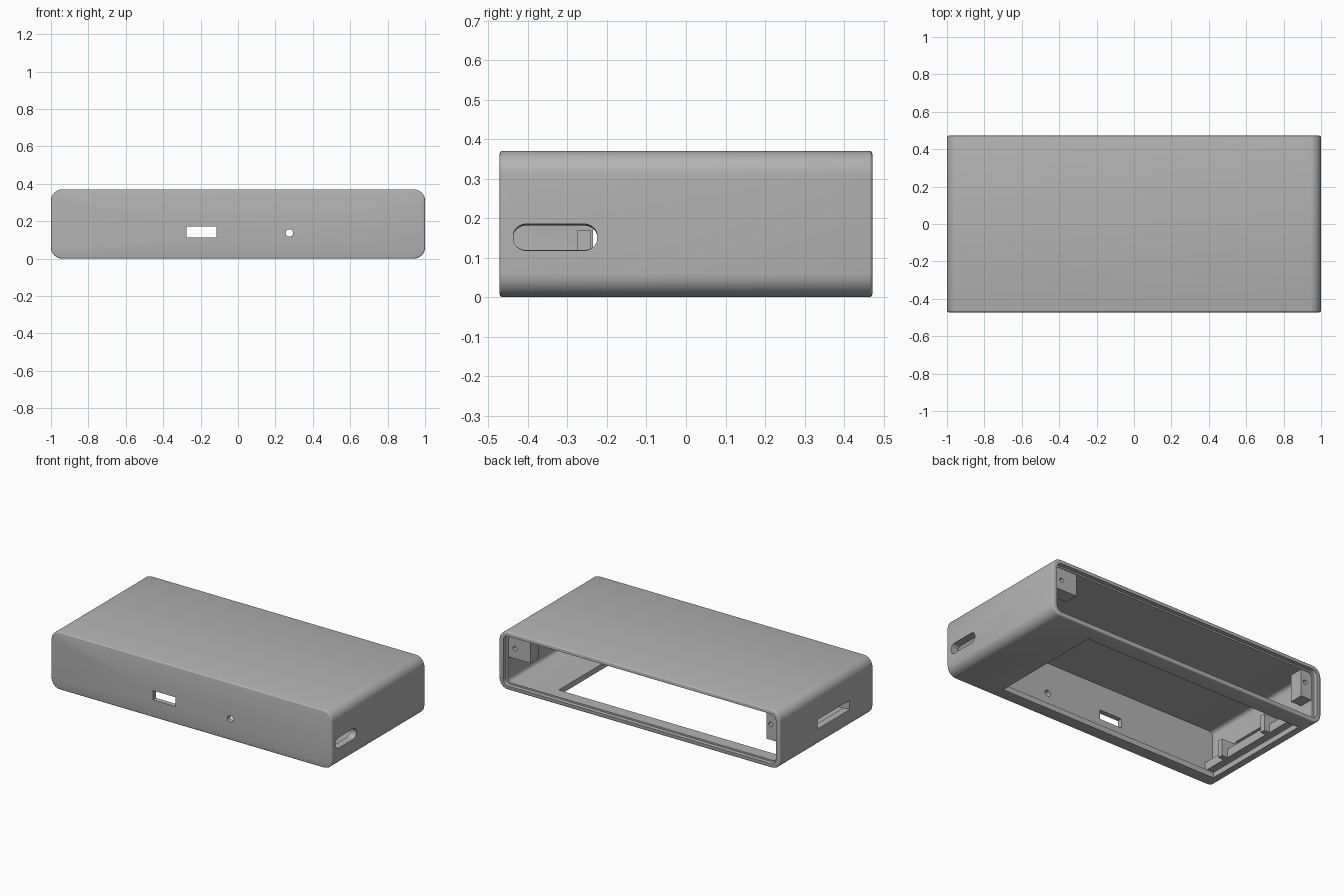
import bpy, bmesh, math
from mathutils import Matrix, Vector

old = bpy.data.objects.get("Cube")
if old:
    bpy.data.objects.remove(old, do_unlink=True)

gray = bpy.data.materials.new("plain_gray")
gray.use_nodes = True
color = (0.45, 0.45, 0.45, 1)
gray.diffuse_color = color
gray.node_tree.nodes["Principled BSDF"].inputs["Base Color"].default_value = color


def finish(name, bm):
    bmesh.ops.recalc_face_normals(bm, faces=bm.faces)
    mesh = bpy.data.meshes.new(name)
    bm.to_mesh(mesh)
    bm.free()
    mesh.materials.append(gray)
    obj = bpy.data.objects.new(name, mesh)
    bpy.context.collection.objects.link(obj)
    return obj


def box(name, x, y, z, radius=0, axis=1, rim=0):
    """Box between the given ranges, rounded along one axis, with softened end rims."""
    low, high = Vector((x[0], y[0], z[0])), Vector((x[1], y[1], z[1]))
    bm = bmesh.new()
    bmesh.ops.create_cube(bm, size=1, matrix=Matrix.Translation((low + high) / 2)
                          @ Matrix.Diagonal((*(high - low), 1)))
    if radius:
        edges = [e for e in bm.edges
                 if abs((e.verts[0].co - e.verts[1].co).normalized()[axis]) > 0.9]
        bmesh.ops.bevel(bm, geom=edges, offset=radius, segments=8, profile=0.5, affect='EDGES')
    if rim:
        edges = [e for e in bm.edges
                 if abs(e.verts[0].co[axis] - e.verts[1].co[axis]) < 1e-4
                 and any(abs(f.normal[axis]) > 0.9 for f in e.link_faces)]
        bmesh.ops.bevel(bm, geom=edges, offset=rim, segments=3, profile=0.5, affect='EDGES')
    return finish(name, bm)


def rod(name, x, y, z, radius, depth):
    bm = bmesh.new()
    bmesh.ops.create_cone(bm, cap_ends=True, segments=24, radius1=radius, radius2=radius,
                          depth=depth, matrix=Matrix.Translation((x, y, z))
                          @ Matrix.Rotation(math.pi / 2, 4, 'X'))
    return finish(name, bm)


def cut(target, *cutters):
    for cutter in cutters:
        mod = target.modifiers.new("cut", 'BOOLEAN')
        mod.object = cutter
        mod.solver = 'EXACT'
        bpy.context.view_layer.objects.active = target
        bpy.ops.object.modifier_apply(modifier=mod.name)
        bpy.data.objects.remove(cutter, do_unlink=True)


# Rounded sleeve, hollowed from the back with a rebate for a lid
shell = box("case_shell", (-1, 1), (-0.472, 0.472), (0, 0.37), 0.06, 1, 0.008)
cut(shell,
    box("cavity", (-0.955, 0.955), (-0.44, 0.6), (0.035, 0.335), 0.025),
    box("lid_rebate", (-0.97, 0.97), (0.445, 0.6), (0.025, 0.345), 0.035))

# Floor window, front ports and side slots
side_slot = box("right_slot", (0.9, 1.1), (-0.437, -0.225), (0.115, 0.195), 0.035, 0)
for v in side_slot.data.vertices:
    if v.co.x < 1:
        v.co.z = 0.12 + (v.co.z - 0.115) * 0.7
cut(shell,
    box("floor_window", (-0.92, 0.65), (-0.39, 0.365), (-0.1, 0.1)),
    box("front_slot", (-0.275, -0.115), (-0.6, -0.4), (0.112, 0.172)),
    rod("front_hole", 0.275, -0.5, 0.137, 0.02, 0.2),
    side_slot,
    box("left_slot", (-1.1, -0.9), (-0.235, 0.09), (0.12, 0.18)))

# Screw tabs inside the back corners
for name, x, bottom in (("left_tab", (0.8, 0.965), 0.195), ("right_tab", (-0.965, -0.88), 0.16)):
    tab = box(name, x, (0.35, 0.44), (bottom, 0.34))
    cut(tab, rod("screw_hole", math.copysign(0.91, x[0]), 0.44, 0.26, 0.014, 0.1))

# Board ledge and end stops beside the long slot
box("board_ledge", (-0.96, -0.9), (-0.445, 0.3), (0.06, 0.115))
for name, y in (("front_stop", (-0.275, -0.24)), ("back_stop", (0.1, 0.135))):
    box(name, (-0.96, -0.86), y, (0.06, 0.17))

bpy.ops.object.select_all(action='DESELECT')
shell.select_set(True)
bpy.context.view_layer.objects.active = shell
bpy.ops.object.shade_smooth_by_angle(angle=math.radians(35))
